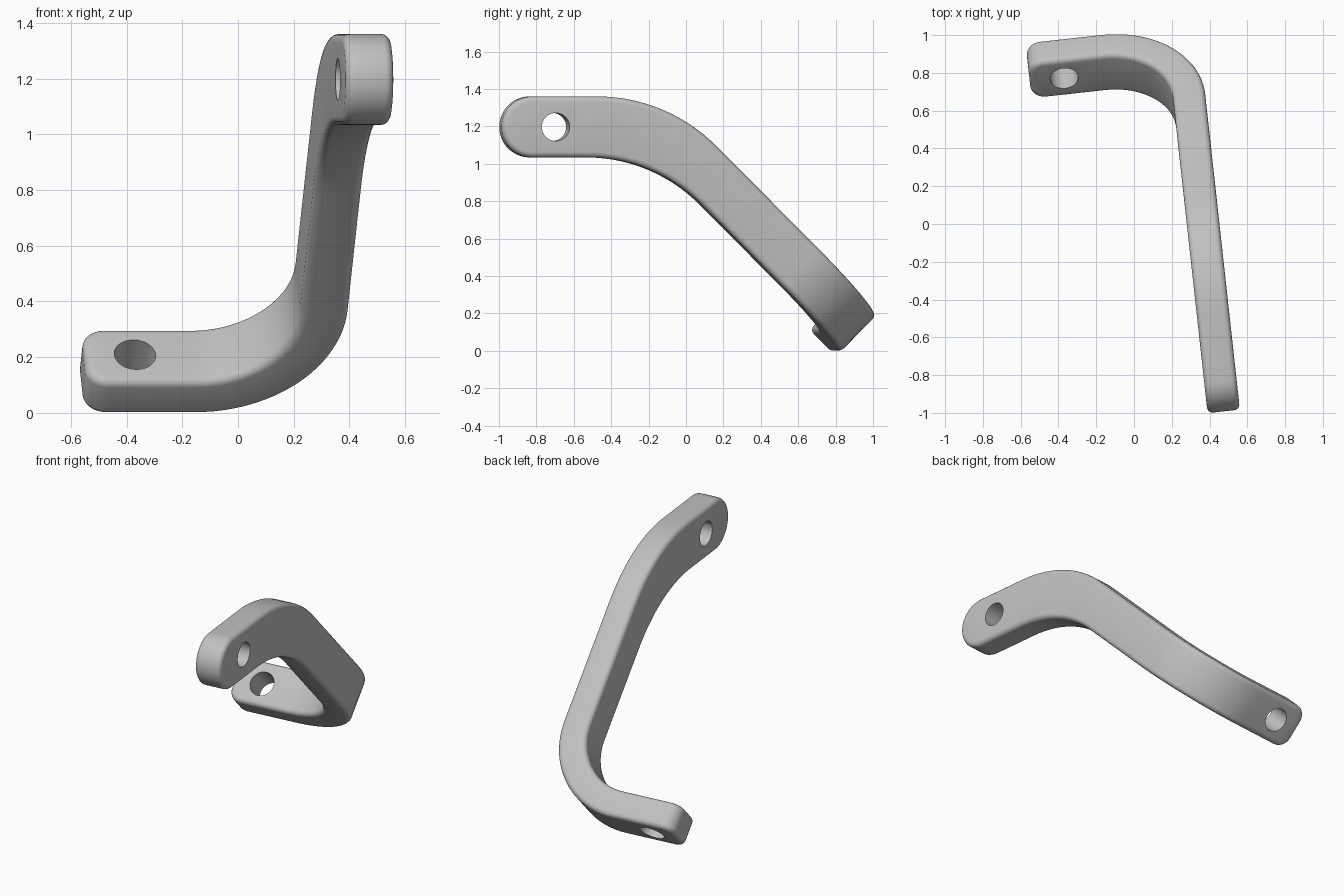
import bpy, bmesh
from math import sin, cos, radians, sqrt, tan, pi
from mathutils import Vector, Matrix

if "Cube" in bpy.data.objects:
    bpy.data.objects.remove(bpy.data.objects["Cube"])

# Bar axes: U runs along the upper arm, W points towards the lower arm
TILT = 0.11
U_AXIS = Vector((-TILT, 1, 0)).normalized()
W_AXIS = Vector((-1, -TILT, 0)).normalized()
Z_AXIS = Vector((0, 0, 1))
ORIGIN = Vector((0.366, 0, 0))
DOWN = (U_AXIS - Z_AXIS).normalized()   # direction of the sloping part

HALF = 0.086                # half thickness of the bar
TOP, BOTTOM = 1.36, 1.034   # edges of the upper arm
TIP, ARM_END = -0.998, 0.83
UPPER, LOWER = 1.252 / sqrt(2), 0.86 / sqrt(2)   # edges across the slope
OUTER, INNER = 0.622, 0.451                      # faces of the lower arm
ROUND, CORNER = 0.03, 0.08


def place(u, w, z):
    return ORIGIN + U_AXIS * u + W_AXIS * w + Z_AXIS * z


def flat_ring(up, low):
    return [place(up[0], -HALF, up[1]), place(up[0], HALF, up[1]),
            place(low[0], HALF, low[1]), place(low[0], -HALF, low[1])]


def slope_ring(out, inn, inset=0):
    def at(point, n):
        w, e = point
        return place((n + e) / sqrt(2), w, (n - e) / sqrt(2))
    hi, lo = UPPER - inset, LOWER + inset
    return [at(out, hi), at(inn, hi), at(inn, lo), at(out, lo)]


def first_bend(z, n, radius, a):
    start = n * sqrt(2) - z - radius * tan(pi / 8)
    return start + radius * sin(a), z - radius + radius * cos(a)


def second_bend(w, e, radius, a):
    return w + radius - radius * cos(a), e - radius + radius * sin(a)


# Rings from the round upper tip, through both bends, to the lower end
rings = []
mid, rad = (TOP + BOTTOM) / 2, (TOP - BOTTOM) / 2
STEPS = 14
for i in range(STEPS):
    a = (i + 0.5) / (STEPS - 0.5) * pi / 2
    u, h = TIP + rad * (1 - cos(a)), rad * sin(a)
    rings.append(flat_ring((u, mid + h), (u, mid - h)))
tip_rings = range(1, STEPS - 1)
for i in range(STEPS + 1):
    a = pi / 4 * i / STEPS
    rings.append(flat_ring(first_bend(TOP, UPPER, 0.908, a),
                           first_bend(BOTTOM, LOWER, 0.86, a)))
for i in range(25):
    a = pi / 2 * i / 24
    rings.append(slope_ring(second_bend(-HALF, OUTER, 0.51, a),
                            second_bend(HALF, INNER, 0.35, a)))
first_corner = len(rings)
for i in range(9):
    a = pi / 2 * i / 8
    w = ARM_END - CORNER * (1 - sin(a))
    rings.append(slope_ring((w, OUTER), (w, INNER), CORNER * (1 - cos(a))))
corner_rings = range(first_corner + 1, len(rings) - 1)

# Skin the rings, then round the long edges
bm = bmesh.new()
loops = [[bm.verts.new(p) for p in ring] for ring in rings]
for a, b in zip(loops, loops[1:]):
    for k in range(4):
        j = (k + 1) % 4
        bm.faces.new((a[k], a[j], b[j], b[k]))
bm.faces.new(loops[0][::-1])
bm.faces.new(loops[-1])
outline = [bm.edges.get((a[k], b[k])) for a, b in zip(loops, loops[1:]) for k in range(4)]
for ring in (loops[0], loops[-1]):
    outline += [bm.edges.get((ring[1], ring[2])), bm.edges.get((ring[3], ring[0]))]
spare = [bm.edges.get((loops[i][p], loops[i][q]))
         for i in [*tip_rings, *corner_rings] for p, q in ((1, 2), (3, 0))]
bmesh.ops.dissolve_edges(bm, edges=spare, use_verts=False)
bmesh.ops.bevel(bm, geom=outline, offset=ROUND, segments=5, profile=0.5,
                affect='EDGES', clamp_overlap=False)
bmesh.ops.recalc_face_normals(bm, faces=bm.faces)
mesh = bpy.data.meshes.new("bent_bar")
bm.to_mesh(mesh)
bm.free()
bar = bpy.data.objects.new("bent_bar", mesh)
bpy.context.collection.objects.link(bar)

# Single grey material
grey = bpy.data.materials.new("light_grey")
grey.use_nodes = True
colour = (0.53, 0.53, 0.53, 1)
grey.diffuse_color = colour
grey.node_tree.nodes["Principled BSDF"].inputs["Base Color"].default_value = colour
mesh.materials.append(grey)

bpy.ops.object.select_all(action='DESELECT')
bar.select_set(True)
bpy.context.view_layer.objects.active = bar


# Bolt holes through both arms
def drill(name, centre, axis):
    cut_bm = bmesh.new()
    turn = axis.to_track_quat('Z', 'Y').to_matrix().to_4x4()
    bmesh.ops.create_cone(cut_bm, cap_ends=True, segments=32, radius1=0.075,
                          radius2=0.075, depth=0.5,
                          matrix=Matrix.Translation(centre) @ turn)
    cut_mesh = bpy.data.meshes.new(name)
    cut_bm.to_mesh(cut_mesh)
    cut_bm.free()
    cut_mesh.materials.append(grey)
    cutter = bpy.data.objects.new(name, cut_mesh)
    bpy.context.collection.objects.link(cutter)
    cutter.hide_render = True
    mod = bar.modifiers.new(name, 'BOOLEAN')
    mod.operation = 'DIFFERENCE'
    mod.solver = 'EXACT'
    mod.object = cutter
    bpy.ops.object.modifier_apply(modifier=mod.name)
    bpy.data.objects.remove(cutter)


n_mid, e_mid = (UPPER + LOWER) / 2, (OUTER + INNER) / 2
drill("upper_hole", place(-0.71, 0, mid), W_AXIS)
drill("lower_hole", place((n_mid + e_mid) / sqrt(2), 0.647, (n_mid - e_mid) / sqrt(2)), DOWN)

bpy.ops.object.shade_smooth_by_angle(angle=radians(30))
